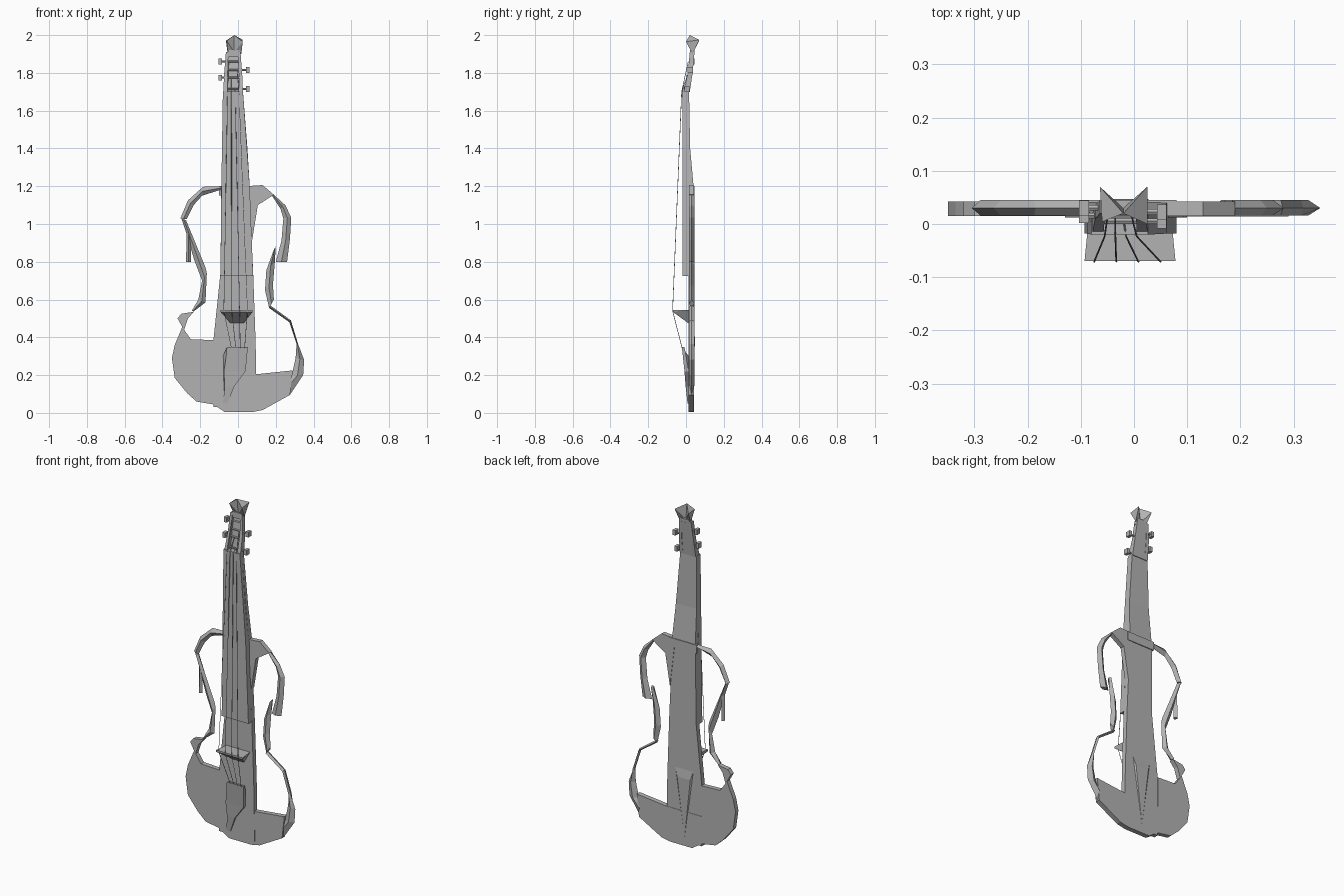
import bpy, bmesh
from mathutils import Vector

cube = bpy.data.objects.get("Cube")
if cube:
    bpy.data.objects.remove(cube)

grey = bpy.data.materials.new("plain grey")
grey.use_nodes = True
colour = (0.45, 0.45, 0.45, 1)
grey.diffuse_color = colour
grey.node_tree.nodes["Principled BSDF"].inputs["Base Color"].default_value = colour


def finish(name, bm):
    bmesh.ops.recalc_face_normals(bm, faces=bm.faces)
    mesh = bpy.data.meshes.new(name)
    bm.to_mesh(mesh)
    bm.free()
    mesh.materials.append(grey)
    ob = bpy.data.objects.new(name, mesh)
    bpy.context.collection.objects.link(ob)
    return ob


def hull(name, points):
    bm = bmesh.new()
    for p in points:
        bm.verts.new(p)
    bmesh.ops.convex_hull(bm, input=bm.verts[:])
    return finish(name, bm)


def plate(name, outline, front, back):
    """Extrude an (x, z) outline between two depths."""
    bm = bmesh.new()
    face = bm.faces.new([bm.verts.new((x, front, z)) for x, z in outline])
    side = bmesh.ops.extrude_face_region(bm, geom=[face])
    moved = [v for v in side["geom"] if isinstance(v, bmesh.types.BMVert)]
    bmesh.ops.translate(bm, verts=moved, vec=(0, back - front, 0))
    return finish(name, bm)


def loft(name, rings):
    bm = bmesh.new()
    rows = [[bm.verts.new(p) for p in ring] for ring in rings]
    n = len(rows[0])
    for a, b in zip(rows, rows[1:]):
        for i in range(n):
            j = (i + 1) % n
            bm.faces.new((a[i], a[j], b[j], b[i]))
    bm.faces.new(rows[0])
    bm.faces.new(rows[-1])
    return finish(name, bm)


def ribbon(name, pairs):
    """Faceted rim strip from (outer x, outer z, inner x, inner z) stations."""
    rings = []
    for ox, oz, ix, iz in pairs:
        mx, mz = (ox + ix) / 2, (oz + iz) / 2
        rings.append([(ox, .03, oz), (mx, .016, mz), (ix, .028, iz), (mx, .045, mz)])
    return loft(name, rings)


def rod(name, a, b, radius, sides=6):
    a, b = Vector(a), Vector(b)
    bm = bmesh.new()
    bmesh.ops.create_cone(bm, cap_ends=True, segments=sides, radius1=radius,
                          radius2=radius, depth=(b - a).length)
    turn = (b - a).to_track_quat('Z', 'Y')
    for v in bm.verts:
        v.co = turn @ v.co + (a + b) / 2
    return finish(name, bm)


def section(z, x0, x1, y0, y1):
    return [(x0, y0, z), (x1, y0, z), (x1, y1, z), (x0, y1, z)]


# Central beam and lower body
loft("centre_beam", [section(.03, -.13, .10, .012, .04), section(.385, -.13, .093, .012, .04),
                     section(.75, -.092, .08, .012, .04), section(1.2, -.09, .058, .012, .04)])
plate("lower_right_body", [(-.13, .045), (-.22, .06), (-.27, .105), (-.335, .185),
                           (-.35, .29), (-.335, .36), (-.295, .455), (-.32, .50),
                           (-.30, .525), (-.235, .535), (-.265, .50), (-.285, .44),
                           (-.25, .39), (-.13, .385)], .015, .042)
plate("lower_left_body", [(-.13, .045), (-.07, .004), (.075, .004), (.13, .015),
                          (.275, .095), (.29, .225), (.10, .205), (-.13, .205)], .014, .042)
ribbon("lower_left_rim", [(.275, .095, .27, .2), (.345, .20, .285, .2),
                          (.35, .28, .305, .29), (.318, .365, .31, .365)])
ribbon("waist_left_link", [(.318, .365, .31, .365), (.28, .49, .272, .48), (.17, .57, .165, .555)])

# Upper rim pieces
ribbon("upper_right_rim", [(-.08, 1.2, -.08, 1.185), (-.185, 1.197, -.19, 1.15),
                           (-.265, 1.125, -.235, 1.10), (-.305, 1.03, -.272, 1.025)])
ribbon("waist_right_rim", [(-.30, 1.03, -.275, 1.02), (-.27, .94, -.242, .94),
                           (-.232, .81, -.172, .77), (-.19, .70, -.165, .74),
                           (-.21, .60, -.172, .585), (-.245, .54, -.235, .537)])
ribbon("right_corner", [(-.272, .95, -.25, .94), (-.275, .80, -.25, .80)])
plate("upper_left_shoulder", [(.04, 1.2), (.13, 1.206), (.19, 1.155), (.105, 1.10), (.075, .915)],
      .015, .042)
ribbon("upper_left_rim", [(.19, 1.155, .18, 1.15), (.25, 1.10, .225, 1.08),
                          (.282, 1.035, .24, 1.03), (.275, .92, .23, .91),
                          (.26, .80, .20, .80)])
ribbon("waist_left_rim", [(.20, .88, .19, .865), (.195, .80, .15, .755), (.185, .68, .143, .65),
                          (.19, .60, .165, .555)])

# Neck, fingerboard and heel lip
loft("fingerboard", [section(.725, -.093, .08, -.018, .012), section(1.2, -.088, .062, -.018, .012),
                     section(1.705, -.08, .026, -.02, .004)])
loft("neck", [section(1.12, -.088, .065, .01, .04), section(1.2, -.088, .062, .01, .04),
              section(1.4, -.084, .05, .0, .022), section(1.705, -.08, .026, .0, .016)])
loft("heel_lip", [section(1.15, -.10, .08, .03, .045), section(1.2, -.10, .08, .03, .045)])

# Pegbox rails with cross bars
for name, x in (("right", -.068), ("left", .015)):
    inner = -.01 if x > 0 else .01
    loft("pegbox_rail_" + name, [section(1.70, x - .01, x + .011, -.015, .02),
                                 section(1.8, x - .008 + inner * .3, x + .01 + inner * .3, .01, .035),
                                 section(1.91, x - .006 + inner, x + .008 + inner, .02, .045)])
loft("pegbox_end", [section(1.885, -.06, .016, .02, .042), section(1.92, -.05, .01, .02, .045)])
loft("pegbox_back", [section(1.70, -.065, .012, .012, .02), section(1.9, -.05, .005, .036, .044)])

# Tuning pegs
for i, (z, side) in enumerate(((1.86, -1), (1.815, 1), (1.775, -1), (1.715, 1))):
    y = .003 + (z - 1.70) * .17
    tip = .052 if side > 0 else -.094
    rod(f"peg_shaft_{i}", (-.027 - side * .04, y, z), (tip, y, z), .006)
    hull(f"peg_head_{i}", [(tip + dx, y + dy, z + dz) for dx in (-.009, .009)
                           for dy in (-.014, .014) for dz in (-.015, .015)])

# Angular scroll made from two flared wings
peak, foot = (-.02, .02, 2), (-.02, .03, 1.91)
hull("scroll_left", [peak, foot, (.025, .07, 1.975), (.025, 0, 1.965), (.018, .035, 1.90)])
hull("scroll_right", [peak, foot, (-.064, .07, 1.97), (-.06, .004, 1.97), (-.055, .035, 1.905)])

# Bridge wedge
hull("bridge", [(-.093, -.07, .535), (.078, -.07, .535), (-.093, -.07, .545), (.078, -.07, .545),
                (-.085, .012, .545), (.07, .012, .545), (-.04, .012, .475), (.03, .012, .475)])

# Tailpiece and rear spine
loft("tailpiece", [section(.05, -.08, -.055, .008, .02), section(.14, -.07, -.02, -.002, .02),
                   section(.22, -.075, .04, -.008, .015), section(.35, -.055, .052, -.022, -.008)])
hull("tailpiece_foot", [(-.06, -.02, .345), (-.08, .015, .30), (-.075, .015, .06),
                        (-.05, -.004, .2), (-.04, -.018, .34)])
hull("rear_spine", [(-.075, .04, .45), (.04, .04, .45), (-.06, .047, .40), (.025, .047, .40),
                    (-.02, .042, .05)])

# Strings from tailpiece over the bridge and nut to the pegs
for i in range(4):
    t = i / 3
    points = [(-.035 + .07 * t, -.021, .345), (-.075 + .125 * t, -.071, .54),
              (-.055 + .06 * t, -.023, 1.70),
              (-.05 + .045 * t, .012 + .006 * (i % 2), (1.86, 1.775, 1.715, 1.815)[i])]
    for part, (a, b) in zip(("tail", "main", "head"), zip(points, points[1:])):
        rod(f"string_{part}_{i}", a, b, .0016, 4)
